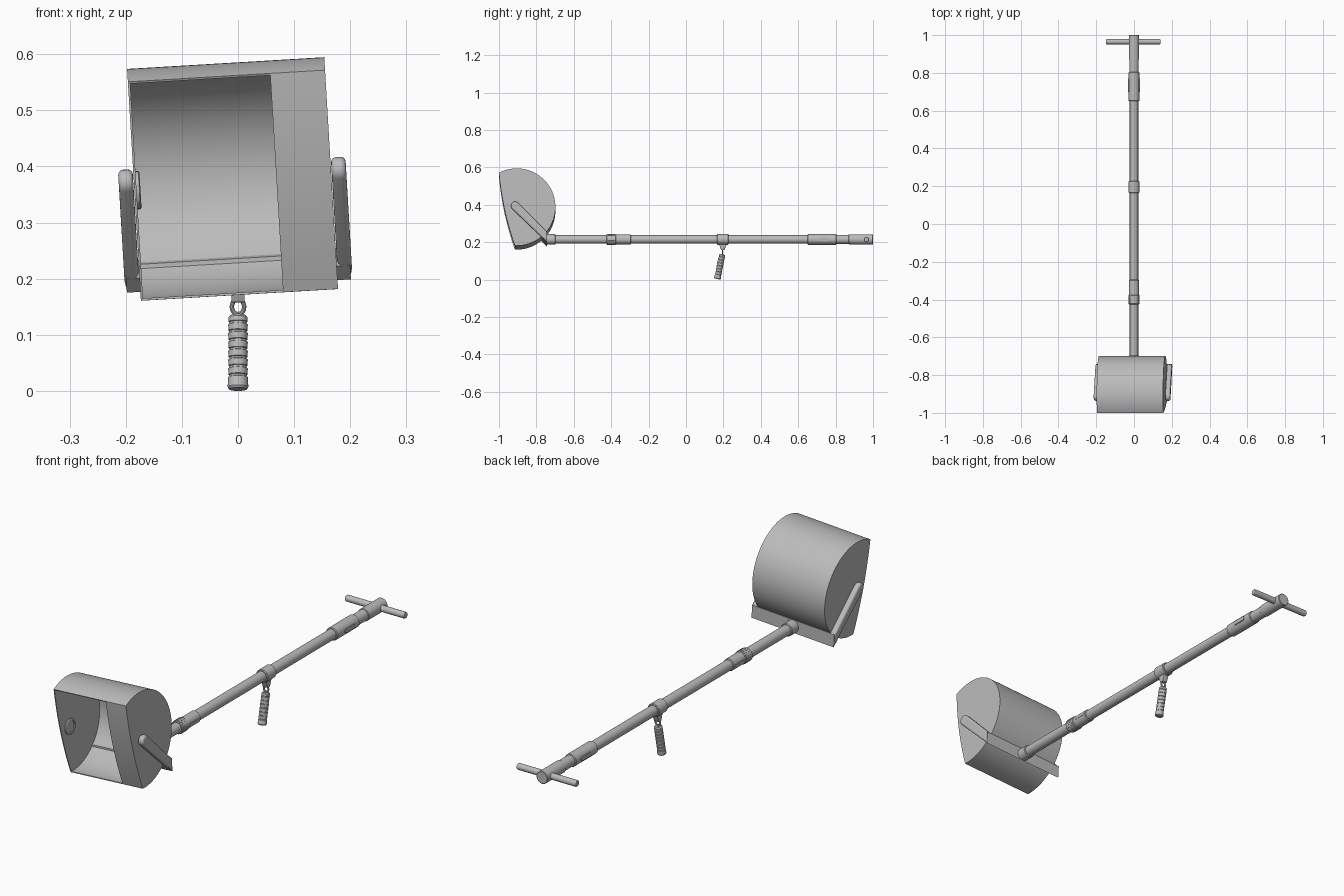
import bpy, bmesh
from math import sin, cos, pi, radians, acos, sqrt
from mathutils import Vector, Matrix

cube = bpy.data.objects.get("Cube")
if cube:
    bpy.data.objects.remove(cube, do_unlink=True)

grey = bpy.data.materials.new("plain grey")
grey.use_nodes = True
colour = (0.5, 0.5, 0.5, 1)
grey.diffuse_color = colour
grey.node_tree.nodes["Principled BSDF"].inputs["Base Color"].default_value = colour

AXIS_Z = 0.215
# The head is rolled slightly about the shaft axis
ROLL = (Matrix.Translation((0, 0, AXIS_Z)) @ Matrix.Rotation(radians(-3.4), 4, 'Y')
        @ Matrix.Translation((0, 0, -AXIS_Z)))


def finish(name, bm, matrix=None, angle=30):
    if matrix is not None:
        bm.transform(matrix)
    bmesh.ops.recalc_face_normals(bm, faces=bm.faces)
    mesh = bpy.data.meshes.new(name)
    bm.to_mesh(mesh)
    bm.free()
    mesh.materials.append(grey)
    ob = bpy.data.objects.new(name, mesh)
    bpy.context.collection.objects.link(ob)
    bpy.ops.object.select_all(action='DESELECT')
    ob.select_set(True)
    bpy.context.view_layer.objects.active = ob
    bpy.ops.object.shade_smooth_by_angle(angle=radians(angle))
    return ob


def prism(name, outline, x0, x1, matrix=None, bevel=0):
    """Extrude a (y, z) outline along x."""
    bm = bmesh.new()
    face = bm.faces.new([bm.verts.new((x0, y, z)) for y, z in outline])
    out = bmesh.ops.extrude_face_region(bm, geom=[face])
    moved = [v for v in out["geom"] if isinstance(v, bmesh.types.BMVert)]
    bmesh.ops.translate(bm, verts=moved, vec=(x1 - x0, 0, 0))
    if bevel:
        bmesh.ops.bevel(bm, geom=bm.edges[:], offset=bevel, segments=4,
                        profile=0.5, affect='EDGES', clamp_overlap=True)
    return finish(name, bm, matrix)


def lathe(name, profile, origin, direction=(0, 1, 0), sides=32):
    """Revolve (distance, radius) pairs about an axis."""
    bm = bmesh.new()
    rings = [[bm.verts.new((r * cos(2 * pi * i / sides), r * sin(2 * pi * i / sides), t))
              for i in range(sides)] for t, r in profile]
    for a, b in zip(rings, rings[1:]):
        for i in range(sides):
            j = (i + 1) % sides
            bm.faces.new((a[i], a[j], b[j], b[i]))
    bm.faces.new(rings[0])
    bm.faces.new(rings[-1])
    turn = Vector(direction).to_track_quat('Z', 'Y').to_matrix().to_4x4()
    return finish(name, bm, Matrix.Translation(origin) @ turn)


def rod(name, y0, y1, radius, chamfer=0.003):
    """Cylinder on the shaft axis with chamfered ends."""
    return lathe(name, [(y0, radius - chamfer), (y0 + chamfer, radius),
                        (y1 - chamfer, radius), (y1, radius - chamfer)], (0, 0, AXIS_Z))


# Head: round drum with an open front and a closed chamber on one side
CY, CZ, R, WALL = -0.905, 0.378, 0.207, 0.004
START, END = acos(-0.095 / R), -acos(-0.01 / R)


def arc(radius, steps=56):
    return [(CY + radius * cos(a), CZ + radius * sin(a))
            for a in (START + (END - START) * i / steps for i in range(steps + 1))]


outer = arc(R)
low, high, mid = Vector(outer[-1]), Vector(outer[0]), Vector((-0.982, 0.36))
front = []
for i in range(1, 10):
    t = i / 10
    front.append(tuple(low * (1 - t) ** 2 + mid * 2 * t * (1 - t) + high * t * t))
side = outer + front
HALF, INNER = 0.176, 0.078
prism("drum_right_wall", side, -HALF, -HALF + WALL, ROLL)
prism("drum_closed_chamber", side, INNER, HALF, ROLL)
prism("drum_shell", outer + arc(R - WALL)[::-1], -HALF + WALL, INNER, ROLL)

# Ring button on the inner wall
button = lathe("inner_button", [(0, 0.034), (0.005, 0.034), (0.007, 0.031),
                                (0.007, 0.026), (0.004, 0.025)],
               (-HALF + WALL, -0.91, 0.368), (1, 0, 0))
button.data.transform(ROLL)

# Yoke: two sloping arms joined by a crossbar behind the drum
arm = []
for i in range(13):
    a = radians(45 + 180 * i / 12)
    arm.append((-0.913 + 0.023 * cos(a), 0.383 + 0.023 * sin(a)))
arm += [(-0.742, 0.187), (-0.742, 0.244)]
for name, s in (("right", -1), ("left", 1)):
    ob = prism("yoke_arm_" + name, arm, s * 0.177, s * 0.203, ROLL)
    soft = ob.modifiers.new("rounded", 'BEVEL')
    soft.width, soft.segments = 0.009, 4
    soft.limit_method, soft.angle_limit = 'ANGLE', radians(40)
prism("yoke_crossbar", [(-0.768, 0.212), (-0.742, 0.187), (-0.742, 0.244), (-0.768, 0.236)],
      -0.2, 0.2, ROLL)

# Shaft, collars and sleeves
rod("shaft_tube", -0.75, 0.9, 0.0225)
rod("yoke_collar", -0.745, -0.697, 0.028)
rod("front_sleeve_ring", -0.425, -0.375, 0.029)
rod("front_sleeve", -0.38, -0.295, 0.0265)
rod("handle_collar", 0.165, 0.228, 0.029)
rod("rear_sleeve", 0.65, 0.805, 0.0285)
rod("rear_neck", 0.8, 0.88, 0.0245)
rod("end_cap", 0.87, 1.0, 0.0275, 0.002)

# Grip ribs around the front sleeve ring
bm = bmesh.new()
for i in range(20):
    place = (Matrix.Translation((0, -0.4, AXIS_Z)) @ Matrix.Rotation(2 * pi * i / 20, 4, 'Y')
             @ Matrix.Translation((0, 0, 0.0288)) @ Matrix.Diagonal((0.004, 0.034, 0.0025, 1)))
    bmesh.ops.create_cube(bm, size=1, matrix=place)
finish("sleeve_ribs", bm)


# Long buttons on both sides of the sleeves
def pill(name, y0, y1, r, x):
    outline = []
    for c, base in ((y1 - r, -90), (y0 + r, 90)):
        for i in range(9):
            a = radians(base + 180 * i / 8)
            outline.append((c + r * cos(a), AXIS_Z + r * sin(a)))
    prism(name, outline, x * 0.7, x)


for name, s in (("right", -1), ("left", 1)):
    pill("rear_button_" + name, 0.7, 0.77, 0.009, s * 0.031)
    pill("front_slide_" + name, -0.37, -0.3, 0.004, s * 0.0275)

# Cross handle through the end cap
lathe("cross_handle", [(-0.148, 0.012), (-0.145, 0.014), (0.137, 0.014), (0.14, 0.012)],
      (0, 0.965, AXIS_Z), (1, 0, 0), 24)

# Hanging grip: bracket, loop and ridged handle
down = Vector((0, -0.2, -0.98)).normalized()
prism("grip_bracket", [(0.175, 0.197), (0.22, 0.197), (0.206, 0.158), (0.188, 0.158)],
      -0.012, 0.012, bevel=0.002)

bm = bmesh.new()
N, M = 24, 10
loop = [[bm.verts.new(((0.011 + 0.004 * cos(2 * pi * j / M)) * cos(2 * pi * i / N),
                       0.195 + 0.004 * sin(2 * pi * j / M),
                       0.15 + (0.013 + 0.004 * cos(2 * pi * j / M)) * sin(2 * pi * i / N)))
         for j in range(M)] for i in range(N)]
for i in range(N):
    for j in range(M):
        k, m = (i + 1) % N, (j + 1) % M
        bm.faces.new((loop[i][j], loop[k][j], loop[k][m], loop[i][m]))
finish("grip_loop", bm)

LENGTH = 0.1345
ridges = [(0, 0.013), (0.004, 0.017)]
for i in range(7):
    t = 0.012 + i * 0.016
    ridges += [(t, 0.017), (t + 0.001, 0.0155), (t + 0.004, 0.0155), (t + 0.005, 0.0175)]
ridges += [(LENGTH - 0.004, 0.0185), (LENGTH, 0.016)]
lathe("grip_handle", ridges, (0, 0.194, 0.135), down)
